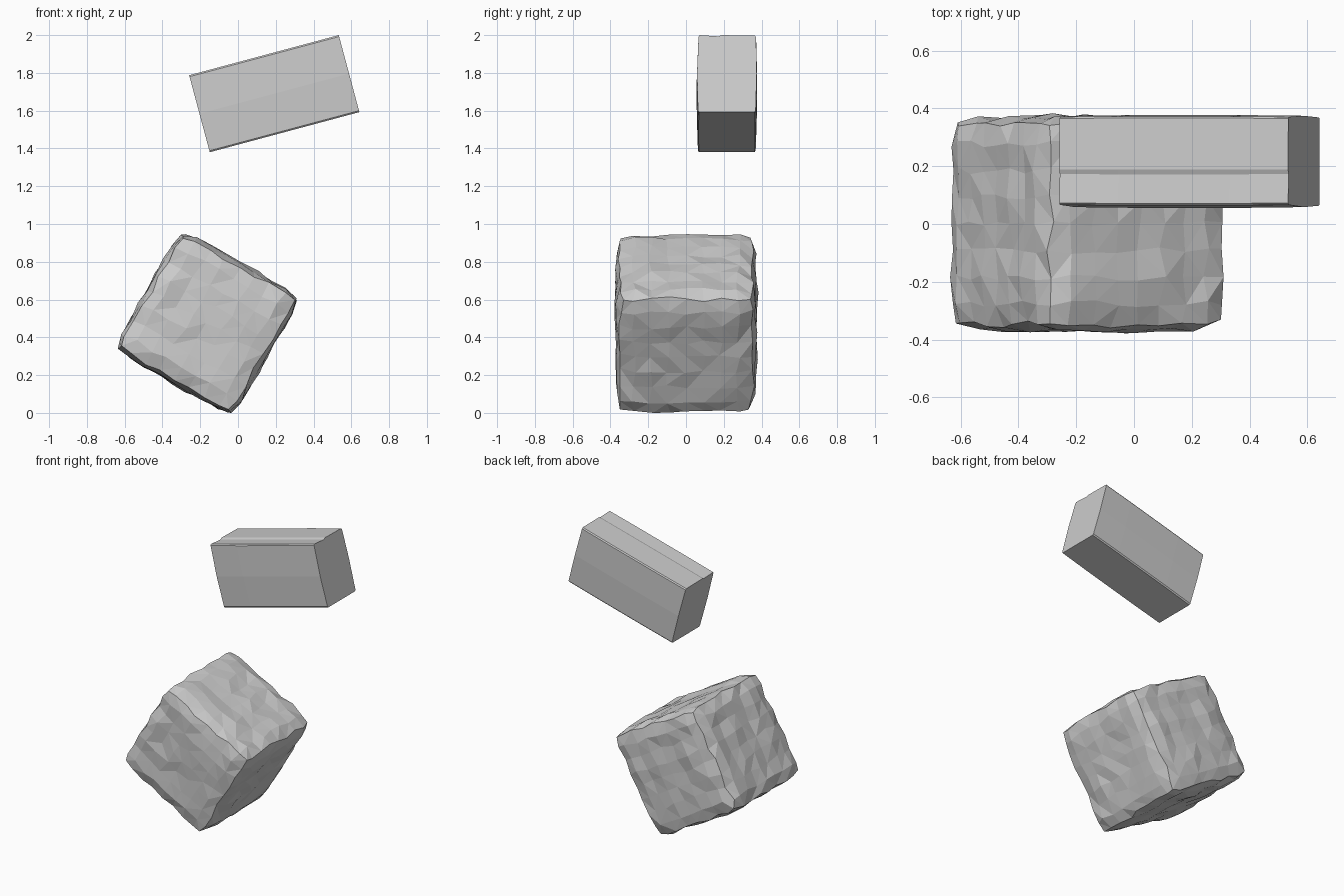
import bpy, bmesh, random
from math import radians
from mathutils import Vector, Matrix, noise

if "Cube" in bpy.data.objects:
    bpy.data.objects.remove(bpy.data.objects["Cube"])

random.seed(4)


def finish(bm, name, loc, tilt):
    """Tilt about the y axis, place, and turn into a flat-shaded object."""
    bmesh.ops.recalc_face_normals(bm, faces=bm.faces)
    bm.transform(Matrix.Translation(loc) @ Matrix.Rotation(radians(tilt), 4, 'Y'))
    mesh = bpy.data.meshes.new(name)
    bm.to_mesh(mesh)
    bm.free()
    obj = bpy.data.objects.new(name, mesh)
    bpy.context.collection.objects.link(obj)
    return obj


# Rough stone block: gridded cube, rounded edges, hammered surface
HALF = Vector((0.361, 0.369, 0.361))
ROUND = 0.065
bm = bmesh.new()
bmesh.ops.create_cube(bm, size=2)
bmesh.ops.subdivide_edges(bm, edges=bm.edges[:], cuts=7, use_grid_fill=True)
for v in bm.verts:
    p = Vector(v.co[i] * HALF[i] for i in range(3))
    core = Vector(max(-(HALF[i] - ROUND), min(HALF[i] - ROUND, p[i])) for i in range(3))
    out = (p - core).normalized()
    jitter = Vector(random.uniform(-0.012, 0.012) for _ in range(3))
    jitter -= out * jitter.dot(out)
    v.co = core + out * (ROUND + 0.02 * noise.noise(p * 8)) + jitter
bmesh.ops.triangulate(bm, faces=bm.faces[:])
block = finish(bm, "stone_block", (-0.163, 0, 0.485), 30)
low = min(v.co.z for v in block.data.vertices)
for v in block.data.vertices:
    v.co.z -= low

# Floating brick: slightly uneven cross-section (y, z) extruded along x
section = [(-0.152, -0.211), (0.145, -0.211), (0.152, -0.203), (0.158, 0.0),
           (0.154, 0.2), (0.148, 0.208), (-0.03, 0.211), (-0.047, 0.204),
           (-0.148, 0.211), (-0.155, 0.203), (-0.163, 0.0), (-0.158, -0.203)]
bm = bmesh.new()
rings = []
for x, grow in ((-0.41, 0.985), (-0.2, 1.0), (0.2, 1.0), (0.41, 0.985)):
    rings.append([bm.verts.new((x, y * grow, z)) for y, z in section])
n = len(section)
for a, b in zip(rings, rings[1:]):
    for i in range(n):
        bm.faces.new((a[i], a[(i + 1) % n], b[(i + 1) % n], b[i]))
bm.faces.new(rings[0])
bm.faces.new(rings[-1])
finish(bm, "floating_brick", (0.192, 0.219, 1.69), -15)
